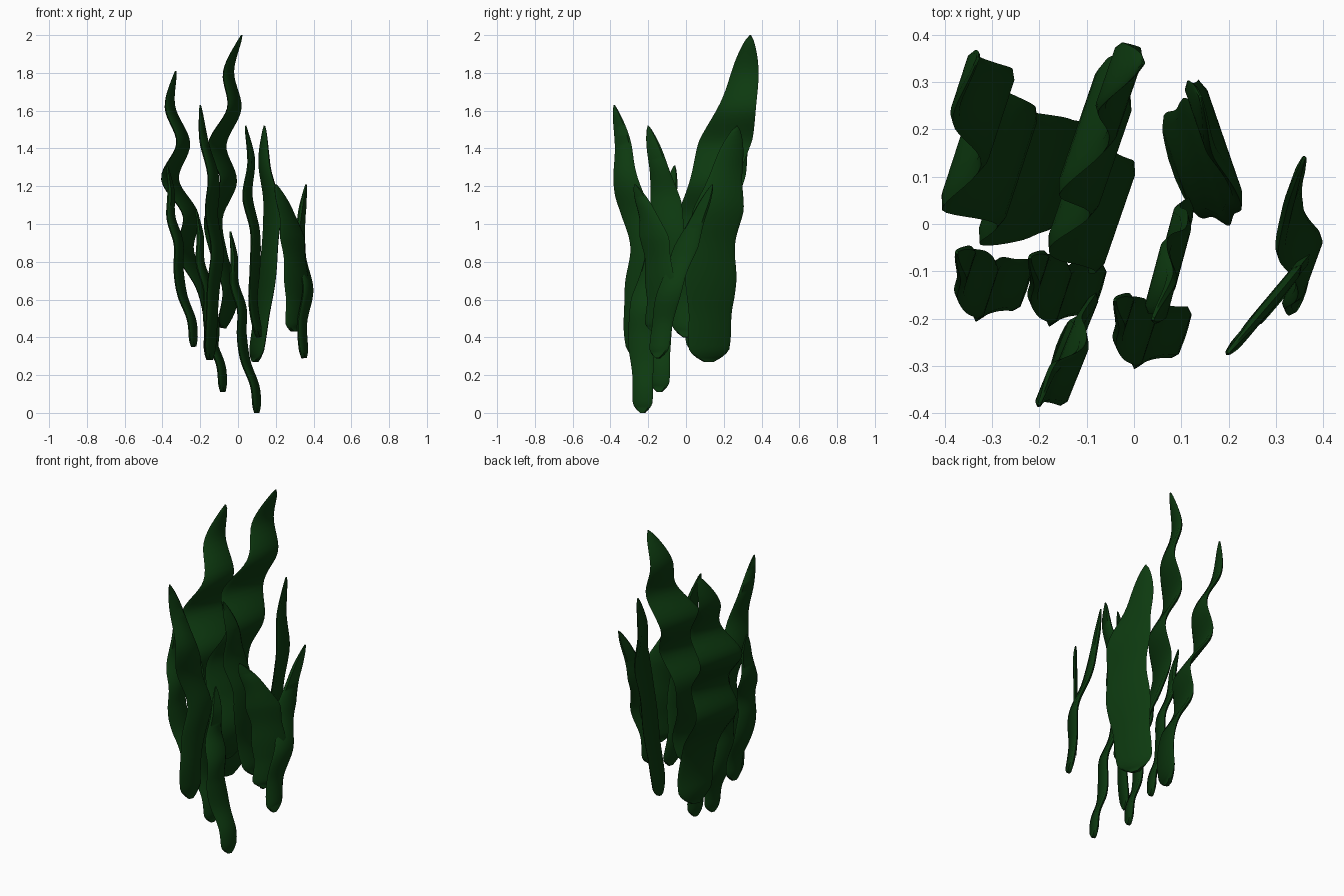
import bpy, bmesh, math
from mathutils import Vector

cube = bpy.data.objects.get("Cube")
if cube:
    bpy.data.objects.remove(cube, do_unlink=True)

green = bpy.data.materials.new("deep_green")
green.use_nodes = True
colour = (0.004, 0.042, 0.005, 1)
green.diffuse_color = colour
bsdf = green.node_tree.nodes["Principled BSDF"]
bsdf.inputs["Base Color"].default_value = colour
bsdf.inputs["Roughness"].default_value = 0.8

ROWS = 56
HALF_THICK = 0.011
# Flattened cross-section: fraction of half width, fraction of half thickness
SECTION = [(-1, 0), (-.8, 1), (.8, 1), (1, 0), (.8, -1), (-.8, -1)]


def spline(values, t):
    """Smooth curve through evenly spaced values."""
    last = len(values) - 1
    i = min(int(t * last), last - 1)
    u = t * last - i
    b, c = values[i], values[i + 1]
    a = values[i - 1] if i else 2 * b - c
    d = values[i + 2] if i + 2 <= last else 2 * c - b
    return b + u / 2 * (c - a + u * (2 * a - 5 * b + 4 * c - d
                                     + u * (3 * (b - c) + d - a)))


def half_width(t, width):
    """Rounded foot, gently rippled body, pointed tip."""
    foot = min(1, math.sqrt(t / .05 + .08)) * min(1, .74 + t)
    tip = min(1, max(0, (1 - t) / .36)) ** .6
    ripple = 1 + .06 * math.sin(t * 22)
    return max(.003, width / 2 * foot * tip * ripple)


def blade(name, bottom, top, xs, ys, width, turn, shift=(0, 0, 0)):
    """Wavy leaf: xs and ys run from foot to tip, turn swings its flat side."""
    def centre(t):
        return Vector((spline(xs, t), spline(ys, t),
                       bottom + (top - bottom) * t)) + Vector(shift)

    a = math.radians(turn)
    across = Vector((math.sin(a), math.cos(a), 0))
    bm = bmesh.new()
    rings = []
    for r in range(ROWS + 1):
        t = r / ROWS
        along = centre(min(1, t + .01)) - centre(max(0, t - .01))
        normal = across.cross(along).normalized()
        w = half_width(t, width)
        thick = HALF_THICK * min(1, .3 + (1 - t) * 5)
        rings.append([bm.verts.new(centre(t) + across * w * u + normal * thick * v)
                      for u, v in SECTION])
    n = len(SECTION)
    for low, high in zip(rings, rings[1:]):
        for k in range(n):
            m = (k + 1) % n
            bm.faces.new((low[k], low[m], high[m], high[k]))
    bm.faces.new(rings[0])
    bm.faces.new(rings[-1])
    bmesh.ops.recalc_face_normals(bm, faces=bm.faces)
    mesh = bpy.data.meshes.new(name)
    bm.to_mesh(mesh)
    bm.free()
    mesh.materials.append(green)
    obj = bpy.data.objects.new(name, mesh)
    bpy.context.collection.objects.link(obj)
    bpy.ops.object.select_all(action='DESELECT')
    obj.select_set(True)
    bpy.context.view_layer.objects.active = obj
    bpy.ops.object.shade_smooth_by_angle(angle=math.radians(50))


# Tall broad blades at the back
blade("tall_middle_blade", .45, 2,
      [-.08, -.04, -.1, -.13, -.05, -.11, -.02, -.05, .02],
      [0, .03, .1, .19, .29, .34], .28, 19)
blade("tall_right_blade", .28, 1.81,
      [-.15, -.14, -.18, -.28, -.25, -.36, -.29, -.36, -.33],
      [.12, .1, .1, .16, .25, .35], .28, 18)
blade("broad_back_blade", .27, 1.52,
      [.09, .12, .15, .17, .18, .14, .14],
      [.12, .13, .14, .2, .27], .27, -19)

# Slimmer blades at the front and the left side
blade("front_right_blade", .28, 1.63,
      [-.15, -.14, -.13, -.11, -.14, -.13, -.18, -.2],
      [-.25, -.265, -.25, -.22, -.27, -.32, -.335, -.38], .16, 22)
blade("centre_blade", .4, 1.52,
      [.11, .08, .09, .09, .05, .07, .04],
      [0, -.04, -.08, -.13, -.2], .16, 15)
blade("front_left_blade", .43, 1.21,
      [.3, .31, .3, .27, .2],
      [-.16, -.14, -.15, -.19, -.27], .19, 40)
blade("back_left_blade", .29, 1.21,
      [.35, .34, .37, .33, .335, .36],
      [-.15, -.1, .01, .14], .13, 20)

# Three matching low sprigs
for name, shift in (("low_front_sprig", (0, 0, 0)),
                    ("low_middle_sprig", (-.18, .09, .11)),
                    ("low_right_sprig", (-.335, .1, .35))):
    blade(name, 0, .96, [.1, .09, .04, .02, .02, -.02, -.02, -.04],
          [-.23, -.23, -.245, -.2, -.16], .13, 18, shift)
